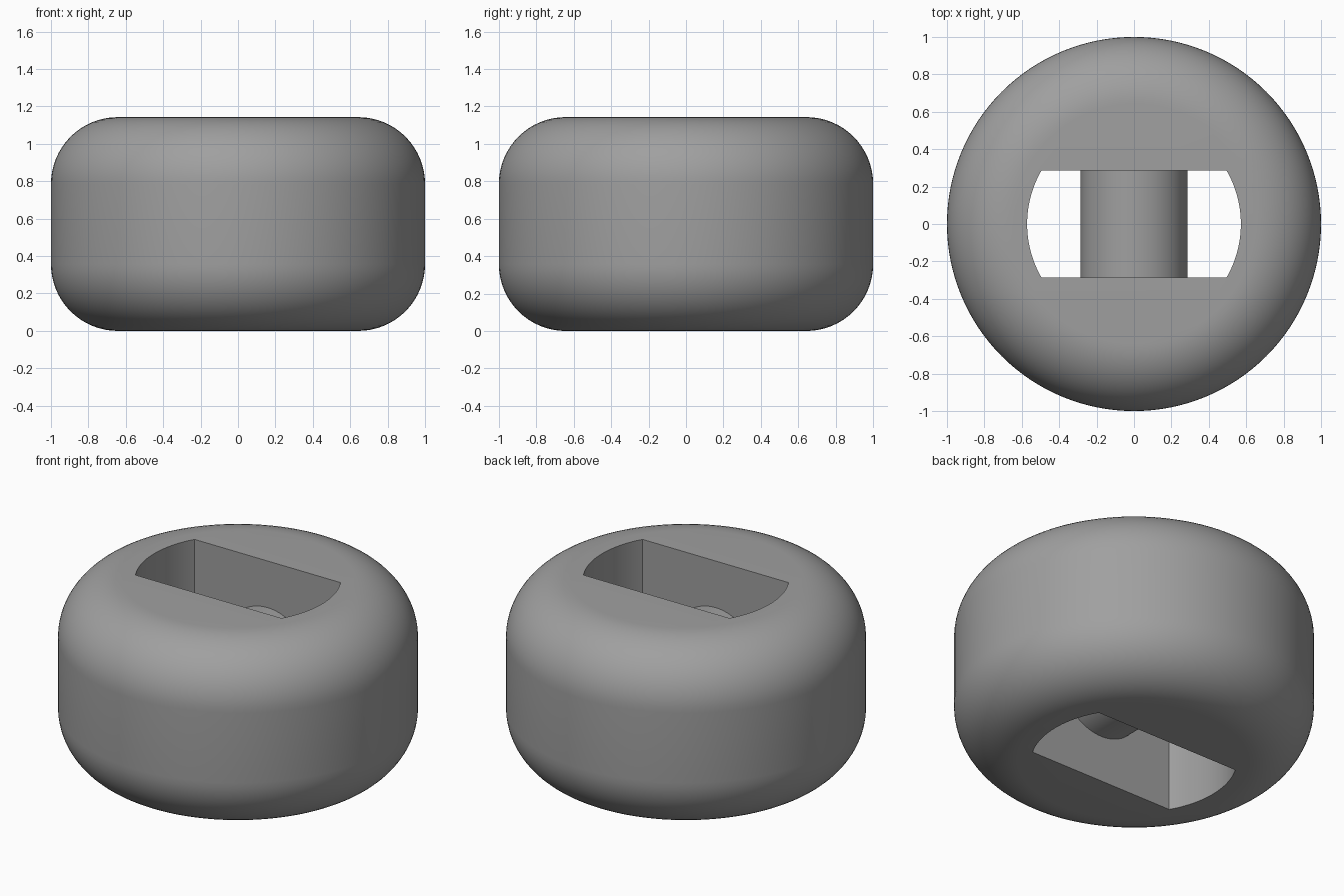
import bpy, bmesh, math
from mathutils import Matrix

if "Cube" in bpy.data.objects:
    bpy.data.objects.remove(bpy.data.objects["Cube"])

U = 1 / 7                      # design unit: all sizes are multiples of this
R, H, FILLET = 1.0, 8 * U, 2.5 * U
SEGMENTS, FILLET_STEPS = 128, 16

grey = bpy.data.materials.new("mid_grey")
grey.diffuse_color = (0.35, 0.35, 0.35, 1)
grey.use_nodes = True
grey.node_tree.nodes["Principled BSDF"].inputs["Base Color"].default_value = grey.diffuse_color


def make_object(name, bm):
    bmesh.ops.recalc_face_normals(bm, faces=bm.faces)
    mesh = bpy.data.meshes.new(name)
    bm.to_mesh(mesh)
    bm.free()
    mesh.materials.append(grey)
    obj = bpy.data.objects.new(name, mesh)
    bpy.context.collection.objects.link(obj)
    return obj


def cylinder(name, radius, depth, rotation=Matrix()):
    bm = bmesh.new()
    bmesh.ops.create_cone(bm, cap_ends=True, segments=SEGMENTS, radius1=radius,
                          radius2=radius, depth=depth,
                          matrix=Matrix.Translation((0, 0, H / 2)) @ rotation)
    return make_object(name, bm)


def boolean(obj, other, operation):
    mod = obj.modifiers.new(operation.lower(), 'BOOLEAN')
    mod.operation, mod.object, mod.solver = operation, other, 'EXACT'
    bpy.context.view_layer.objects.active = obj
    bpy.ops.object.modifier_apply(modifier=mod.name)
    bpy.data.objects.remove(other)


# Rounded drum: half profile spun around z
profile = [(0, 0)]
for cz, start in ((FILLET, -90), (H - FILLET, 0)):
    for i in range(FILLET_STEPS + 1):
        a = math.radians(start + 90 * i / FILLET_STEPS)
        profile.append((R - FILLET + FILLET * math.cos(a), cz + FILLET * math.sin(a)))
profile.append((0, H))
bm = bmesh.new()
verts = [bm.verts.new((x, 0, z)) for x, z in profile]
edges = [bm.edges.new(pair) for pair in zip(verts, verts[1:])]
bmesh.ops.spin(bm, geom=verts + edges, axis=(0, 0, 1), cent=(0, 0, 0),
               angle=math.tau, steps=SEGMENTS)
bmesh.ops.remove_doubles(bm, verts=bm.verts, dist=1e-5)
bmesh.ops.dissolve_limit(bm, angle_limit=0.001, verts=bm.verts, edges=bm.edges)
body = make_object("bead_body", bm)

# Through slot: a round hole trimmed to flat front and back walls
slot = cylinder("slot_cutter", 4 * U, H + 0.2)
bm = bmesh.new()
bmesh.ops.create_cube(bm, size=1, matrix=Matrix.Translation((0, 0, H / 2))
                      @ Matrix.Diagonal((2, 4 * U, 2, 1)))
boolean(slot, make_object("slot_trim", bm), 'INTERSECT')

# Round crossbar left standing across the slot
bar = cylinder("crossbar", 2 * U, 1.0, Matrix.Rotation(math.pi / 2, 4, 'X'))
boolean(slot, bar, 'DIFFERENCE')
boolean(body, slot, 'DIFFERENCE')

# Smooth curved faces, keep slot edges crisp
body.select_set(True)
bpy.context.view_layer.objects.active = body
bpy.ops.object.shade_smooth_by_angle(angle=math.radians(30))
